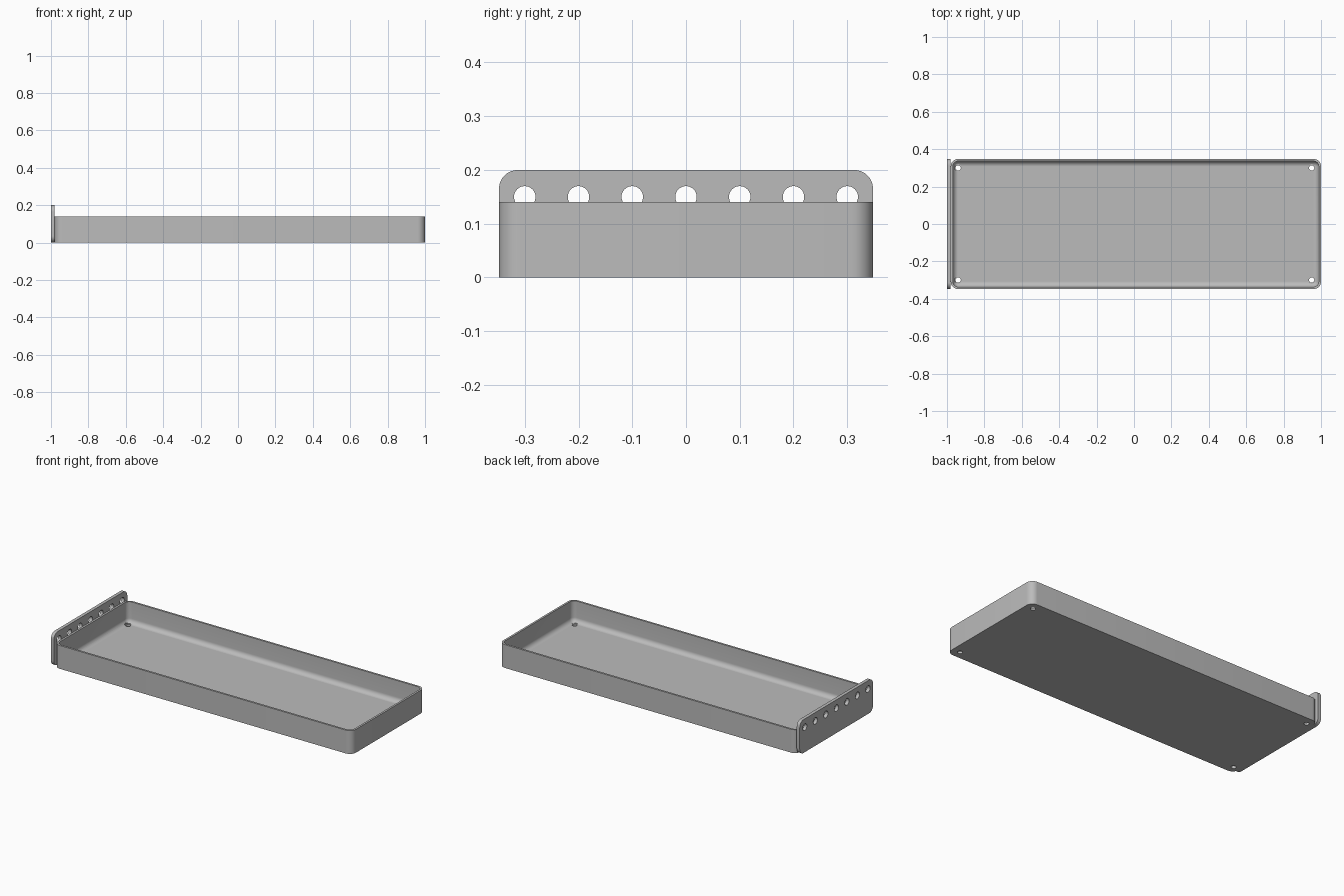
import bpy, bmesh
from math import sin, cos, pi, radians
from mathutils import Matrix

cube = bpy.data.objects.get("Cube")
if cube:
    bpy.data.objects.remove(cube)

HALF_Y, TRAY_H, PLATE_H = 0.348, 0.14, 0.2
X0, X1 = -0.98, 1.0
WALL, FLOOR, FILLET, CORNER = 0.012, 0.013, 0.028, 0.04

grey = bpy.data.materials.new("plain grey")
grey.use_nodes = True
grey.diffuse_color = (0.5, 0.5, 0.5, 1)
grey.node_tree.nodes["Principled BSDF"].inputs["Base Color"].default_value = (0.5, 0.5, 0.5, 1)


def rounded_rect(hx, hy, r, n=8):
    pts = []
    for k, (sx, sy) in enumerate(((1, 1), (-1, 1), (-1, -1), (1, -1))):
        for i in range(n + 1):
            a = (k + i / n) * pi / 2
            pts.append((sx * (hx - r) + r * cos(a), sy * (hy - r) + r * sin(a)))
    return pts


def loft(name, rings):
    """Skin a stack of equal-length point rings and cap both ends."""
    bm = bmesh.new()
    loops = [[bm.verts.new(p) for p in ring] for ring in rings]
    for a, b in zip(loops, loops[1:]):
        for i in range(len(a)):
            j = (i + 1) % len(a)
            bm.faces.new((a[i], a[j], b[j], b[i]))
    bm.faces.new(loops[0])
    bm.faces.new(loops[-1])
    bmesh.ops.recalc_face_normals(bm, faces=bm.faces)
    return finish(name, bm)


def finish(name, bm):
    mesh = bpy.data.meshes.new(name)
    bm.to_mesh(mesh)
    bm.free()
    mesh.materials.append(grey)
    obj = bpy.data.objects.new(name, mesh)
    bpy.context.collection.objects.link(obj)
    return obj


def cutter(name, matrices, r1, r2, depth):
    bm = bmesh.new()
    for m in matrices:
        bmesh.ops.create_cone(bm, cap_ends=True, segments=32, radius1=r1,
                              radius2=r2, depth=depth, matrix=m)
    obj = finish(name, bm)
    obj.hide_render = True
    obj.hide_viewport = True
    return obj


def cut_and_smooth(obj, tools):
    for tool in tools:
        mod = obj.modifiers.new(tool.name, "BOOLEAN")
        mod.operation, mod.solver, mod.object = "DIFFERENCE", "EXACT", tool
    bpy.ops.object.select_all(action="DESELECT")
    obj.select_set(True)
    bpy.context.view_layer.objects.active = obj
    for tool in tools:
        bpy.ops.object.modifier_apply(modifier=tool.name)
        bpy.data.objects.remove(tool)
    bpy.ops.object.shade_smooth_by_angle(angle=radians(30))


# Tray: outer wall, rim, inner wall, filleted floor edge
cx, hx = (X0 + X1) / 2, (X1 - X0) / 2
profile = [(0, 0), (0, TRAY_H), (WALL, TRAY_H)]
for i in range(9):
    a = i / 8 * pi / 2
    profile.append((WALL + FILLET * (1 - cos(a)), FLOOR + FILLET * (1 - sin(a))))
rings = [[(cx + x, y, z) for x, y in
          rounded_rect(hx - d, HALF_Y - d, max(CORNER - d, 0.001))]
         for d, z in profile]
tray = loft("tray", rings)

# Corner screw holes with a wider recess on the inside
spots = [(x, y) for x in (-0.94, 0.95) for y in (-0.3, 0.3)]
through = cutter("screw_holes", [Matrix.Translation((x, y, 0)) for x, y in spots],
                 0.014, 0.014, 0.1)
recess = cutter("screw_recesses",
                [Matrix.Translation((x, y, 0.028)) for x, y in spots], 0.02, 0.02, 0.03)
cut_and_smooth(tray, [through, recess])

# End plate: upright rounded panel with a row of holes
outline = rounded_rect(HALF_Y, PLATE_H / 2, 0.035)
plate = loft("end_plate", [[(x, y, z + PLATE_H / 2) for y, z in outline]
                           for x in (-1.0, X0)])
row = cutter("plate_holes",
             [Matrix.Translation((-0.99, k / 10, 0.15)) @ Matrix.Rotation(pi / 2, 4, "Y")
              for k in range(-3, 4)], 0.02, 0.02, 0.036)
cut_and_smooth(plate, [row])
